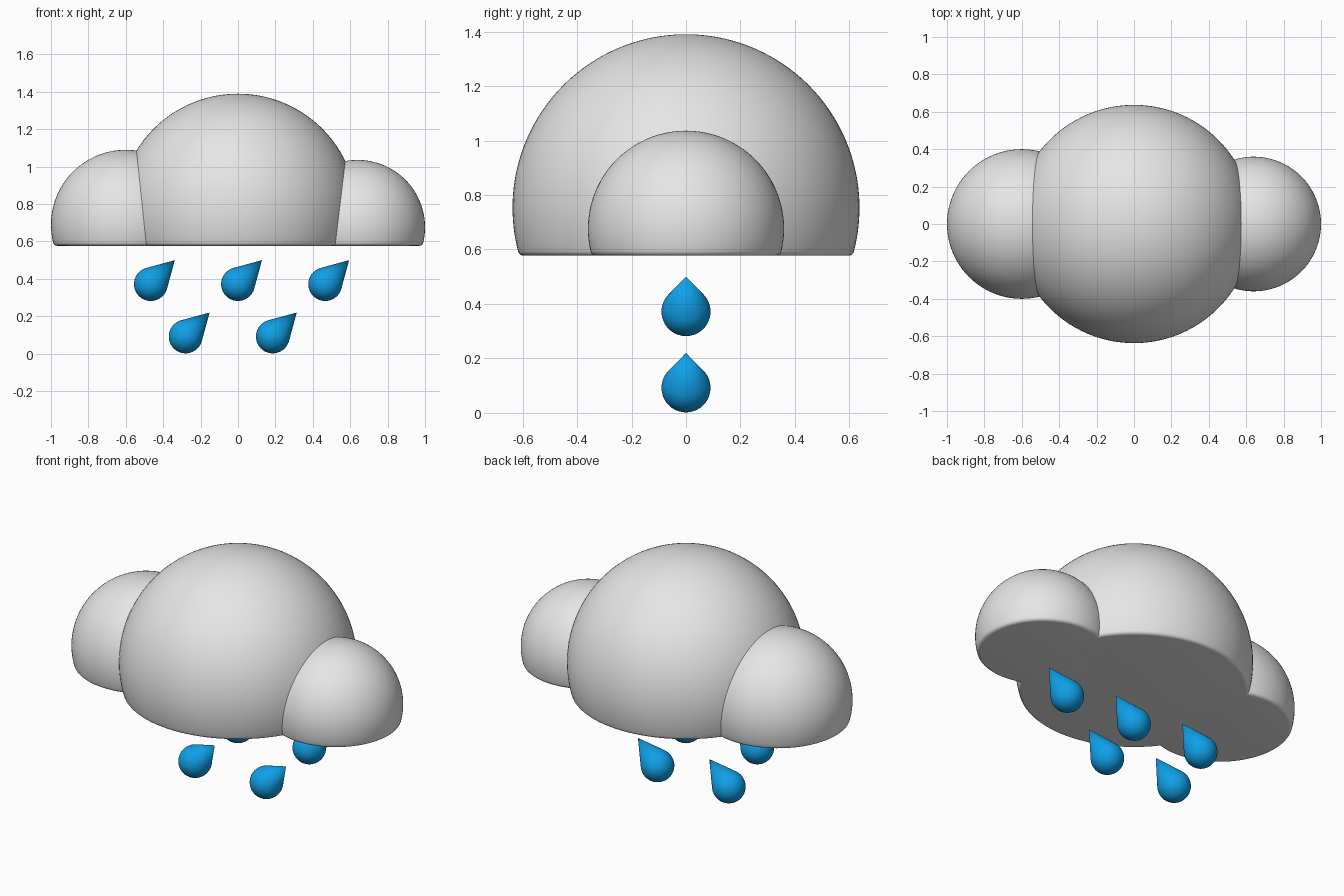
import bpy, bmesh, math
from mathutils import Matrix, Vector

if "Cube" in bpy.data.objects:
    bpy.data.objects.remove(bpy.data.objects["Cube"])


def material(name, rgb):
    m = bpy.data.materials.new(name)
    m.diffuse_color = (*rgb, 1)
    m.use_nodes = True
    m.node_tree.nodes["Principled BSDF"].inputs["Base Color"].default_value = m.diffuse_color
    return m


CLOUD = material("cloud grey", (0.79, 0.79, 0.79))
WATER = material("rain blue", (0.005, 0.35, 0.8))


def lathe(name, profile, mat, matrix, segments=96):
    """Spin an (r, z) profile that starts and ends on the axis."""
    bm = bmesh.new()
    verts = [bm.verts.new((r, 0, z)) for r, z in profile]
    edges = [bm.edges.new(p) for p in zip(verts, verts[1:])]
    bmesh.ops.spin(bm, geom=verts + edges, cent=(0, 0, 0), axis=(0, 0, 1),
                   angle=2 * math.pi, steps=segments, use_merge=True)
    bmesh.ops.remove_doubles(bm, verts=bm.verts, dist=1e-5)
    bmesh.ops.recalc_face_normals(bm, faces=bm.faces)
    bm.transform(matrix)
    me = bpy.data.meshes.new(name)
    bm.to_mesh(me)
    bm.free()
    me.materials.append(mat)
    ob = bpy.data.objects.new(name, me)
    bpy.context.collection.objects.link(ob)
    bpy.context.view_layer.objects.active = ob
    bpy.ops.object.select_all(action='DESELECT')
    ob.select_set(True)
    bpy.ops.object.shade_smooth_by_angle(angle=math.radians(35))


def arc(radius, cx, cz, a0, a1, n):
    return [(cx + radius * math.cos(a0 + (a1 - a0) * i / n),
             cz + radius * math.sin(a0 + (a1 - a0) * i / n)) for i in range(n + 1)]


# Cloud: three spheres cut flat underneath, with a small rounded lower edge
BASE, FILLET = 0.577, 0.022
for name, x, z, radius in (("cloud_middle", 0, 0.753, 0.637),
                           ("cloud_left", -0.6, 0.69, 0.40),
                           ("cloud_right", 0.64, 0.676, 0.36)):
    drop = z - BASE - FILLET
    d = math.sqrt((radius - FILLET) ** 2 - drop ** 2)
    a = -math.atan2(drop, d)
    prof = arc(radius, 0, 0, math.pi / 2, a, 48)
    prof[0] = (0, radius)
    prof += arc(FILLET, d, -drop, a, -math.pi / 2, 6)[1:]
    prof.append((0, BASE - z))
    lathe(name, prof, CLOUD, Matrix.Translation((x, 0, z)))

# Raindrops: round belly running into a pointed tip, slanted to the right
R, TIP = 0.09, 0.181
touch = math.asin(R / TIP)
drop_profile = [(0, TIP)] + arc(R, 0, 0, touch, -math.pi / 2, 24)
drop_profile[-1] = (0, -R)
tilt = Matrix.Rotation(math.radians(45), 4, 'Y')
for i, (x, z) in enumerate(((-0.466, 0.372), (0, 0.372), (0.466, 0.372),
                            (-0.28, 0.092), (0.186, 0.092))):
    lathe(f"raindrop_{i + 1}", drop_profile, WATER,
          Matrix.Translation((x, 0, z)) @ tilt, 48)
